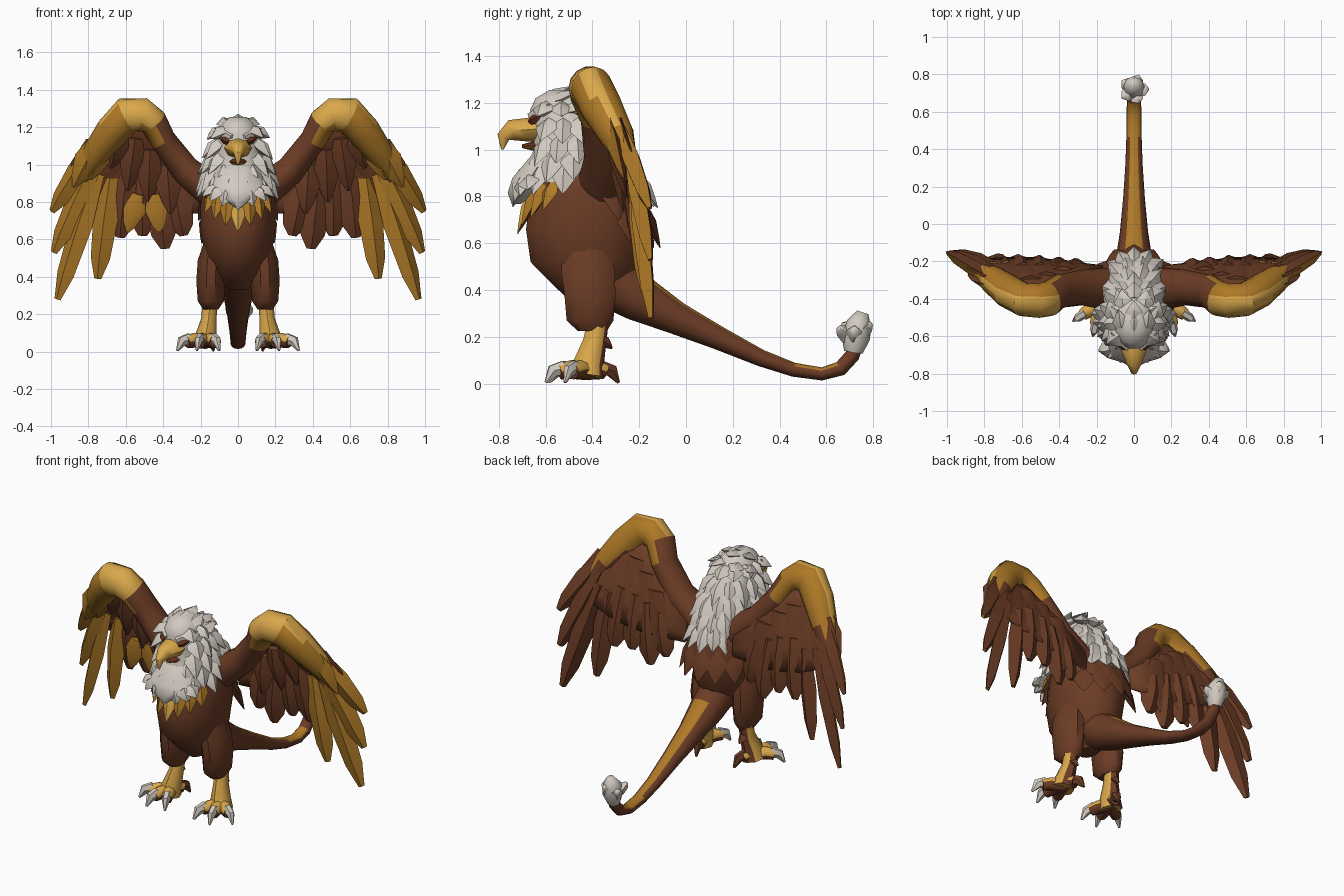
import bpy, bmesh, random
from math import sin, cos, pi, radians
from mathutils import Vector as V

random.seed(4)
cube = bpy.data.objects.get("Cube")
if cube:
    bpy.data.objects.remove(cube)


def material(name, rgb):
    m = bpy.data.materials.new(name)
    m.use_nodes = True
    m.diffuse_color = (*rgb, 1)
    m.node_tree.nodes["Principled BSDF"].inputs["Base Color"].default_value = (*rgb, 1)
    return m


MATS = [material("brown", (0.15, 0.046, 0.019)), material("dark gold", (0.42, 0.19, 0.02)),
        material("light gold", (0.70, 0.39, 0.07)), material("white", (0.64, 0.59, 0.53)),
        material("eye red brown", (0.13, 0.03, 0.012))]
BROWN, DARK, LIGHT, WHITE, EYE = range(5)


def finish(bm, name, mirror=False, angle=45):
    me = bpy.data.meshes.new(name)
    for m in MATS:
        me.materials.append(m)
    bm.to_mesh(me)
    bm.free()
    me.shade_smooth()
    me.set_sharp_from_angle(angle=radians(angle))
    ob = bpy.data.objects.new(name, me)
    bpy.context.collection.objects.link(ob)
    if mirror:
        ob.modifiers.new("mirror", "MIRROR").use_mirror_merge = False
    return ob


def skin(bm, rings, color):
    """Join equal rings of points into a closed tube; color is an index or a rule."""
    rows = [[bm.verts.new(p) for p in r] for r in rings]
    n = len(rows[0])
    faces = [bm.faces.new((a[i], a[(i + 1) % n], b[(i + 1) % n], b[i]))
             for a, b in zip(rows, rows[1:]) for i in range(n)]
    faces += [bm.faces.new(rows[0][::-1]), bm.faces.new(rows[-1])]
    bmesh.ops.recalc_face_normals(bm, faces=faces)
    for f in faces:
        f.normal_update()
        f.material_index = color(f.calc_center_median(), f.normal) if callable(color) else color


def loft(bm, pts, color, ref=(1, 0, 0), n=10, flat=False):
    """Tube through (x, y, z, radius along ref, radius across)."""
    rings = []
    for i, p in enumerate(pts):
        t = V(pts[min(i + 1, len(pts) - 1)][:3]) - V(pts[max(i - 1, 0)][:3])
        t = V((0, 0, 1)) if flat else t.normalized()
        a = (V(ref) - t * t.dot(V(ref))).normalized()
        b = t.cross(a)
        rings.append([V(p[:3]) + a * p[3] * cos(k * 2 * pi / n) + b * p[4] * sin(k * 2 * pi / n)
                      for k in range(n)])
    skin(bm, rings, color)


def feather(bm, base, tip, normal, w, t, front, back=None, blunt=0.1):
    """Tapered blade with its own colour on the outer and inner side."""
    base, tip, normal = V(base), V(tip), V(normal)
    d = (tip - base).normalized()
    normal = (normal - d * normal.dot(d)).normalized()
    side = d.cross(normal)
    rings = []
    for s, k in ((0, 0.6), (0.4, 1), (0.8, 0.35 + blunt * 1.5), (1, blunt)):
        c = base.lerp(tip, s)
        rings.append([c + side * w * k, c + normal * t * k, c - side * w * k, c - normal * t * k])
    back = front if back is None else back
    skin(bm, rings, lambda c, nr: front if nr.dot(normal) > -0.05 else back)


def interp(table, z):
    """Linear lookup in rows sorted by their first value."""
    if z <= table[0][0]:
        return table[0][1:]
    for a, b in zip(table, table[1:]):
        if z <= b[0]:
            k = (z - a[0]) / (b[0] - a[0])
            return [p + (q - p) * k for p, q in zip(a[1:], b[1:])]
    return table[-1][1:]


def surface(table, z, phi):
    """Point and outward direction on a stack of ellipses; phi = 0 is the front."""
    yc, rx, ry = interp(table, z)
    return V((rx * sin(phi), yc - ry * cos(phi), z)), V((sin(phi), -cos(phi), 0))


def stack(bm, table, color, n=14):
    loft(bm, [(0, yc, z, rx, ry) for z, yc, rx, ry in table], color, n=n, flat=True)


# Body: rows of height, y centre, half width, half depth
BODY = [(0.33, -0.40, 0.05, 0.07), (0.42, -0.41, 0.13, 0.16), (0.52, -0.43, 0.18, 0.24),
        (0.66, -0.43, 0.20, 0.26), (0.80, -0.42, 0.20, 0.25), (0.94, -0.42, 0.17, 0.18),
        (1.04, -0.45, 0.11, 0.12)]
bm = bmesh.new()
stack(bm, BODY, BROWN)
finish(bm, "body")

# Head, chest puff and the nape sloping down the back
HEAD = [(0.86, -0.50, 0.165, 0.22), (0.94, -0.48, 0.17, 0.20),
        (1.01, -0.49, 0.155, 0.16), (1.09, -0.515, 0.135, 0.145), (1.17, -0.52, 0.118, 0.15),
        (1.22, -0.53, 0.09, 0.115), (1.255, -0.53, 0.045, 0.055)]
NAPE = [(0.80, -0.25, 0.07, 0.08), (0.88, -0.30, 0.13, 0.11), (0.97, -0.36, 0.15, 0.12),
        (1.07, -0.42, 0.14, 0.11), (1.17, -0.48, 0.10, 0.10)]
bm = bmesh.new()
stack(bm, HEAD, WHITE)
stack(bm, NAPE, WHITE)
loft(bm, [(0, -0.725, 0.768, 0.012, 0.02), (0, -0.70, 0.815, 0.08, 0.065),
          (0, -0.665, 0.88, 0.14, 0.08), (0, -0.60, 0.98, 0.11, 0.06)], WHITE, flat=True)
finish(bm, "head")

# Mane: table, height, count, bare front angle, outward reach, drop
bm = bmesh.new()
for table, z, n, bare, out, drop in ((HEAD, 1.17, 9, 0.95, 0.055, 0.03),
                                     (HEAD, 1.11, 10, 1.05, 0.06, 0.08), (HEAD, 1.04, 11, 0.85, 0.06, 0.10),
                                     (HEAD, 0.97, 11, 0.55, 0.055, 0.11), (HEAD, 0.92, 11, 0.25, 0.05, 0.10),
                                     (NAPE, 1.10, 5, 2.1, 0.07, 0.11), (NAPE, 1.02, 6, 1.95, 0.07, 0.12),
                                     (NAPE, 0.94, 6, 1.95, 0.07, 0.12), (NAPE, 0.87, 5, 2.2, 0.06, 0.11)):
    for i in range(n):
        phi = bare + (2 * pi - 2 * bare) * i / (n - 1)
        p, o = surface(table, z, phi)
        tip = p + o * out * random.uniform(0.8, 1.2) - V((0, 0, drop * random.uniform(0.85, 1.15)))
        feather(bm, p - o * 0.03 + V((0, 0, 0.02)), tip, o + V((0, 0, 0.4)), 0.056, 0.034, WHITE, blunt=0.03)
for x, y, z in ((0, -0.60, 1.215), (0.06, -0.57, 1.21), (-0.06, -0.57, 1.21),     # swept crown
                (0.1, -0.52, 1.17), (-0.1, -0.52, 1.17), (0, -0.52, 1.235),
                (0.05, -0.46, 1.2), (-0.05, -0.46, 1.2)):
    feather(bm, (x, y, z), (x * 1.35, y + 0.11, z + 0.055 - 0.4 * (y + 0.6)), (x * 4, 0, 1), 0.05, 0.025,
            WHITE, blunt=0.03)
for i in range(-3, 4):      # bib points
    a = i * 0.42
    base = V((0.13 * sin(a), -0.65 - 0.06 * cos(a), 0.88))
    feather(bm, base, base + V((0.07 * sin(a), -0.03 * cos(a), -0.125 + 0.025 * abs(i))),
            (sin(a), -cos(a), 0), 0.05, 0.03, WHITE, blunt=0.05)
finish(bm, "mane", angle=50)

# Gold breast feathers and brown back feathers
bm = bmesh.new()
for i in range(-3, 4):
    p, o = surface(BODY, 0.82 + 0.014 * abs(i), i * 0.27)
    drop = 0.18 - 0.02 * abs(i)
    feather(bm, p - o * 0.01, p + o * 0.06 - V((0, 0, drop)), o, 0.045, 0.028,
            LIGHT if i == 0 else DARK, BROWN, 0.04)
finish(bm, "breast_feathers")
bm = bmesh.new()
for z, n in ((0.88, 6), (0.76, 5)):
    for i in range(n):
        p, o = surface(BODY, z, pi + (i - (n - 1) / 2) * 0.42)
        feather(bm, p - o * 0.01, p + o * 0.06 - V((0, 0, 0.18)), o, 0.07, 0.026, BROWN, blunt=0.05)
finish(bm, "back_feathers")

# Beak and eyes
bm = bmesh.new()
loft(bm, [(0, -0.61, 1.09, 0.078, 0.06), (0, -0.68, 1.085, 0.066, 0.05),
          (0, -0.745, 1.083, 0.042, 0.045), (0, -0.78, 1.055, 0.022, 0.028),
          (0, -0.785, 1.0, 0.005, 0.005)], LIGHT, n=8)
loft(bm, [(0, -0.60, 1.02, 0.055, 0.025), (0, -0.66, 1.015, 0.042, 0.018),
          (0, -0.70, 1.015, 0.012, 0.008)], lambda c, n: EYE if n.z > 0.3 else DARK, n=8)
finish(bm, "beak")
bm = bmesh.new()
feather(bm, (0.05, -0.668, 1.12), (0.10, -0.62, 1.145), (0.6, -0.8, 0), 0.022, 0.016, EYE)
finish(bm, "eyes", True)
bm = bmesh.new()
feather(bm, (0.035, -0.67, 1.148), (0.125, -0.58, 1.195), (0.5, -0.6, 0.5), 0.024, 0.016, WHITE)
finish(bm, "brows", True)

# Legs
bm = bmesh.new()
loft(bm, [(0.145, -0.40, 0.225, 0.04, 0.065), (0.145, -0.41, 0.27, 0.07, 0.105),
          (0.145, -0.41, 0.38, 0.078, 0.115), (0.14, -0.42, 0.49, 0.075, 0.12),
          (0.12, -0.42, 0.62, 0.05, 0.09)], BROWN, flat=True)
finish(bm, "thighs", True)
bm = bmesh.new()
rule = lambda c, n: LIGHT if n.y < 0.5 else BROWN
loft(bm, [(0.15, -0.375, 0.27, 0.042, 0.045), (0.155, -0.39, 0.18, 0.04, 0.05),
          (0.17, -0.415, 0.09, 0.056, 0.065), (0.18, -0.42, 0.03, 0.065, 0.07)], rule, n=8)
feather(bm, (0.155, -0.37, 0.20), (0.15, -0.315, 0.15), (0, 0, 1), 0.03, 0.025, BROWN)
finish(bm, "shins", True)

# Toes and claws: knuckle of each toe
toes, claws = bmesh.new(), bmesh.new()
upper = lambda c, n: LIGHT if n.z > 0.1 else BROWN
for x, y in ((0.125, -0.53), (0.205, -0.54), (0.275, -0.485), (0.15, -0.345)):
    root, end = V((0.175, -0.42, 0.055)), V((x, y, 0.052))
    mid = root.lerp(end, 0.6)
    ahead = (end - root).normalized()
    side = ahead.cross(V((0, 0, 1)))
    loft(toes, [(*root, 0.042, 0.04), (*(mid + V((0, 0, 0.008))), 0.038, 0.04),
                (*end, 0.032, 0.034)], upper, ref=side, n=8)
    loft(claws, [(*(end - ahead * 0.02 + V((0, 0, 0.016))), 0.027, 0.034),
                 (*(end + ahead * 0.03 + V((0, 0, 0.004))), 0.023, 0.03),
                 (*(end + ahead * 0.06 - V((0, 0, 0.045))), 0.006, 0.007)],
         WHITE if y < -0.4 else BROWN, ref=side, n=6)
finish(toes, "toes", True)
finish(claws, "claws", True)

# Tail with a gold stripe and a pale tuft
bm = bmesh.new()
stripe = lambda c, n: BROWN if n.z < 0.75 or c.y < -0.12 else DARK
loft(bm, [(0, -0.36, 0.46, 0.11, 0.12), (0, -0.20, 0.365, 0.10, 0.10), (0, -0.04, 0.28, 0.075, 0.07),
          (0, 0.14, 0.195, 0.058, 0.05), (0, 0.32, 0.11, 0.046, 0.036), (0, 0.46, 0.06, 0.041, 0.03),
          (0, 0.58, 0.042, 0.04, 0.028), (0, 0.66, 0.065, 0.038, 0.032),
          (0, 0.71, 0.12, 0.036, 0.032), (0, 0.73, 0.18, 0.03, 0.03)], stripe, n=12)
finish(bm, "tail")
bm = bmesh.new()
loft(bm, [(0, 0.715, 0.135, 0.035, 0.04), (0, 0.725, 0.20, 0.06, 0.062),
          (0, 0.74, 0.26, 0.055, 0.052), (0, 0.755, 0.305, 0.022, 0.025)], WHITE, n=8)
for i in range(5):
    o = V((cos(i * 2 * pi / 5), sin(i * 2 * pi / 5), 0))
    feather(bm, V((0, 0.715, 0.18)), V((0, 0.72, 0.24 + 0.02 * (i % 2))) + o * 0.075,
            o + V((0, 0, 0.1)), 0.04, 0.035, WHITE, blunt=0.3)
finish(bm, "tail_tuft", angle=70)

# Wing surface depth by height
DEPTH = [(0.28, -0.18), (0.8, -0.185), (1.0, -0.235), (1.15, -0.31), (1.3, -0.41)]


def on_wing(x, z, forward=0):
    return V((x, interp(DEPTH, z)[0] - forward - 0.12 * max(0, 0.55 - x), z))


# Wing arm: gold from the wrist outward, brown low on the back
def arm_color(c, n):
    if c.x < 0.42 or (n.y > 0.25 and c.z < 1.13 and n.x < 0.3):
        return BROWN
    return LIGHT if n.y < 0.25 and (n.z > 0.45 or (c.z > 1.2 and c.x < 0.6)) else DARK


bm = bmesh.new()
loft(bm, [(0.10, -0.35, 0.83, 0.12, 0.10), (0.28, -0.34, 0.97, 0.095, 0.08),
          (0.40, -0.36, 1.13, 0.09, 0.07), (0.455, -0.40, 1.23, 0.095, 0.078),
          (0.51, -0.41, 1.265, 0.092, 0.095), (0.59, -0.405, 1.265, 0.09, 0.1), (0.67, -0.36, 1.18, 0.09, 0.092),
          (0.76, -0.295, 1.06, 0.075, 0.075), (0.84, -0.24, 0.93, 0.035, 0.04)],
     arm_color, ref=(0, 1, 0), n=14)
finish(bm, "wing_arms", True)

# Wing web between the arm and the flight feathers
LEAD = [(0.16, 0.92), (0.34, 1.08), (0.42, 1.2), (0.56, 1.27), (0.68, 1.18), (0.78, 1.06), (0.84, 0.96)]
TRAIL = [(0.17, 0.74), (0.30, 0.74), (0.42, 0.74), (0.54, 0.76), (0.67, 0.79), (0.78, 0.83), (0.87, 0.87)]
bm = bmesh.new()
rows = [[bm.verts.new(on_wing(a[0] + (b[0] - a[0]) * k / 4, a[1] + (b[1] - a[1]) * k / 4))
         for k in range(5)] for a, b in zip(LEAD, TRAIL)]
for a, b in zip(rows, rows[1:]):
    for k in range(4):
        bm.faces.new((a[k], a[k + 1], b[k + 1], b[k]))
web = finish(bm, "wing_webs", True)
solid = web.modifiers.new("thickness", "SOLIDIFY")
solid.thickness, solid.offset = 0.02, 0

# Flight feathers: base x, z, tip x, z, half width, twist, front colour
bm = bmesh.new()
for x, z, tx, tz, w, twist, c in ((0.77, 1.10, 0.995, 0.75, 0.062, 0.5, DARK),
                                  (0.76, 1.02, 0.985, 0.53, 0.067, 0.5, DARK),
                                  (0.75, 0.95, 0.965, 0.28, 0.066, 0.5, DARK),
                                  (0.68, 0.93, 0.75, 0.39, 0.068, 0.2, DARK),
                                  (0.59, 0.97, 0.63, 0.61, 0.085, 0.1, BROWN),
                                  (0.50, 0.95, 0.51, 0.62, 0.085, 0.1, BROWN),
                                  (0.43, 0.92, 0.39, 0.55, 0.085, 0.1, BROWN),
                                  (0.34, 0.88, 0.29, 0.62, 0.08, 0.1, BROWN)):
    tip = on_wing(tx, tz)
    tip.y += 0.03 * (tx > 0.8)
    feather(bm, on_wing(x, z), tip, (twist, -1, 0), w, 0.042, c, BROWN, 0.28)
finish(bm, "flight_feathers", True)

# Coverts layered over the front and the back of each wing
bm = bmesh.new()
for x, z, tx, tz, c in ((0.76, 1.12, 0.88, 0.88, DARK), (0.69, 1.16, 0.79, 0.92, DARK),
                        (0.63, 1.18, 0.68, 0.98, BROWN), (0.55, 1.14, 0.59, 0.86, BROWN),
                        (0.47, 1.08, 0.48, 0.80, BROWN), (0.38, 1.0, 0.36, 0.74, BROWN)):
    feather(bm, on_wing(x, z, 0.03), on_wing(tx, tz, 0.06), (0, -1, 0), 0.07, 0.04, c, BROWN, 0.12)
    feather(bm, on_wing(x, z, -0.015), on_wing(tx, tz - 0.1, -0.01), (0, 1, 0), 0.09, 0.026, BROWN)
finish(bm, "wing_coverts", True)

# Gold feathers on the inside of the right wing only
bm = bmesh.new()
for x, tx in ((0.45, 0.42), (0.53, 0.59)):
    base, tip = on_wing(x, 0.84, 0.05), on_wing(tx, 0.64, 0.045)
    base.x, tip.x = -x, -tx
    feather(bm, base, tip, (0, -1, 0), 0.06, 0.025, DARK, BROWN, 0.15)
finish(bm, "inner_gold_feathers")
